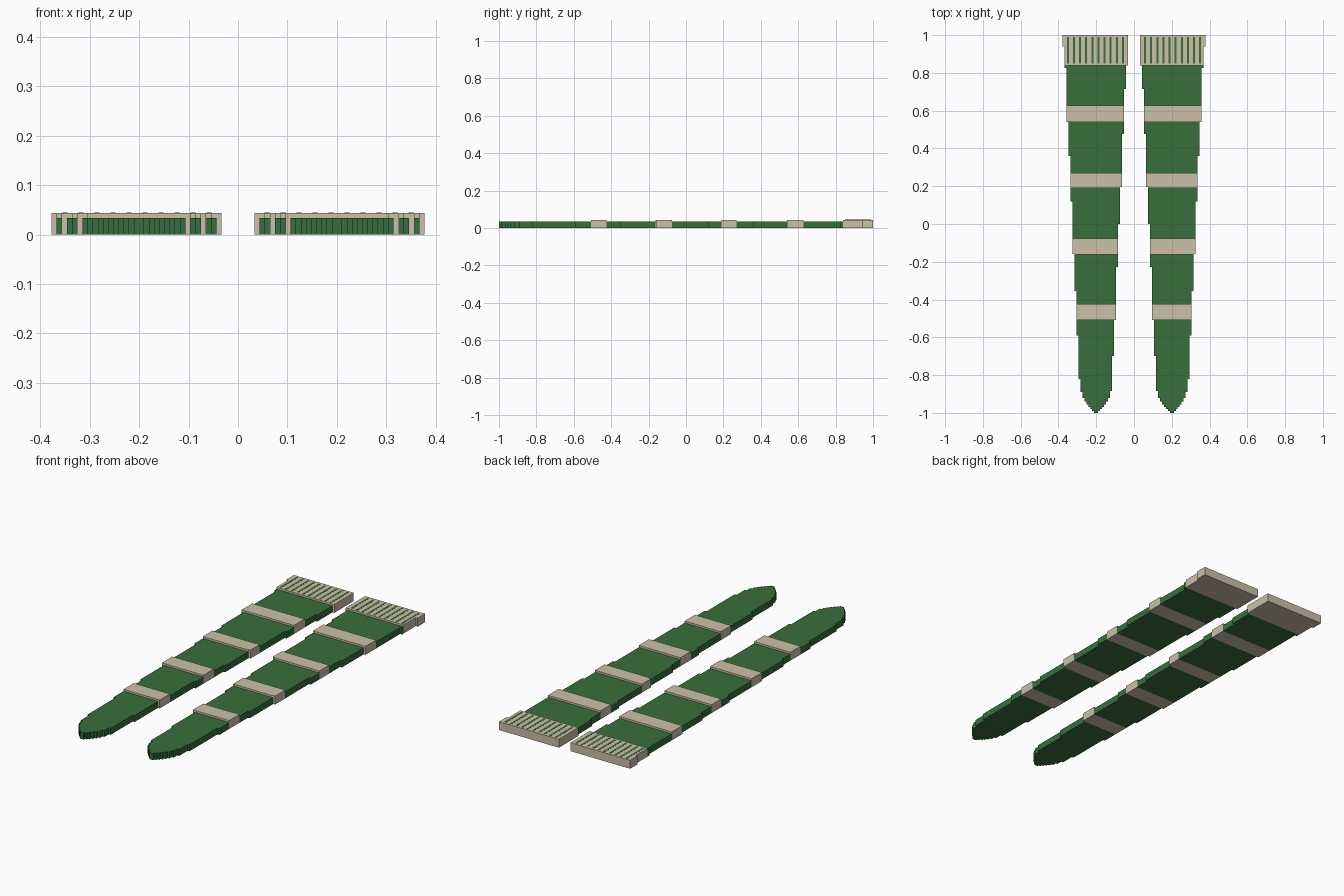
import bpy, bmesh

if "Cube" in bpy.data.objects:
    bpy.data.objects.remove(bpy.data.objects["Cube"])

INNER_X, COL = 0.033, 0.01045          # inner edge and width of one stepped column
TOE = [-0.92, -0.94, -0.955, -0.968, -0.98, -0.99]
# y at which each edge steps in by one column, from the cuff down to the toe
IN_STEPS = [0.84, 0.714, 0.476, 0.195, 0.0, -0.227, -0.508, -0.70, -0.884] + TOE
OUT_STEPS = [0.94, 0.825, 0.54, 0.36, 0.12, -0.16, -0.354, -0.59, -0.82, -0.89] + TOE
BANDS = [(0.54, 0.627), (0.19, 0.27), (-0.162, -0.076), (-0.508, -0.424)]
CUFF = (0.84, 1.0)
GREEN_H, BEIGE_H = 0.034, 0.044


def material(name, colour):
    m = bpy.data.materials.new(name)
    m.diffuse_color = (*colour, 1)
    m.use_nodes = True
    m.node_tree.nodes["Principled BSDF"].inputs["Base Color"].default_value = m.diffuse_color
    return m


green = material("green wool", (0.038, 0.156, 0.043))
beige = material("beige wool", (0.60, 0.525, 0.395))


def stepped_edge(steps, start, direction, y0, y1):
    """Points of one stepped edge from y1 down to y0."""
    pts = []
    top = 1.0
    for i, low in enumerate(steps + [-1.0]):
        a, b = min(top, y1), max(low, y0)
        if a - b > 1e-5:
            x = start + direction * i * COL
            pts += [(x, a), (x, b)]
        top = low
    return pts


def prism(name, outline, z0, z1, mat):
    """Flat outline raised into a solid slab."""
    bm = bmesh.new()
    face = bm.faces.new([bm.verts.new((x, y, z0)) for x, y in outline])
    ext = bmesh.ops.extrude_face_region(bm, geom=[face])
    for v in ext["geom"]:
        if isinstance(v, bmesh.types.BMVert):
            v.co.z = z1
    bmesh.ops.recalc_face_normals(bm, faces=bm.faces)
    mesh = bpy.data.meshes.new(name)
    bm.to_mesh(mesh)
    bm.free()
    mesh.materials.append(mat)
    obj = bpy.data.objects.new(name, mesh)
    bpy.context.collection.objects.link(obj)


def slab(name, side, y0, y1, height, mat):
    """Slice of the sock silhouette between two y values."""
    inner = stepped_edge(IN_STEPS, INNER_X, 1, y0, y1)
    outer = stepped_edge(OUT_STEPS, INNER_X + 33 * COL, -1, y0, y1)
    prism(name, [(side * x, y) for x, y in inner + outer[::-1]], 0, height, mat)


for side, label in ((-1, "left"), (1, "right")):
    # green sections between the bands, ending in the rounded toe
    top = CUFF[0]
    for i, (y0, y1) in enumerate(BANDS):
        slab(f"{label}_leg_section_{i + 1}", side, y1, top, GREEN_H, green)
        slab(f"{label}_band_{i + 1}", side, y0, y1, BEIGE_H, beige)
        top = y0
    slab(f"{label}_toe", side, -1.0, top, GREEN_H, green)

    # cuff with thin green ribs on top
    slab(f"{label}_cuff", side, *CUFF, BEIGE_H, beige)
    for i in range(10):
        x = side * (0.0585 + i * 0.0324)
        h = COL / 2
        prism(f"{label}_cuff_rib_{i + 1}",
              [(x - h, 0.85), (x + h, 0.85), (x + h, 0.99), (x - h, 0.99)],
              BEIGE_H - 0.002, BEIGE_H + 0.0006, green)
